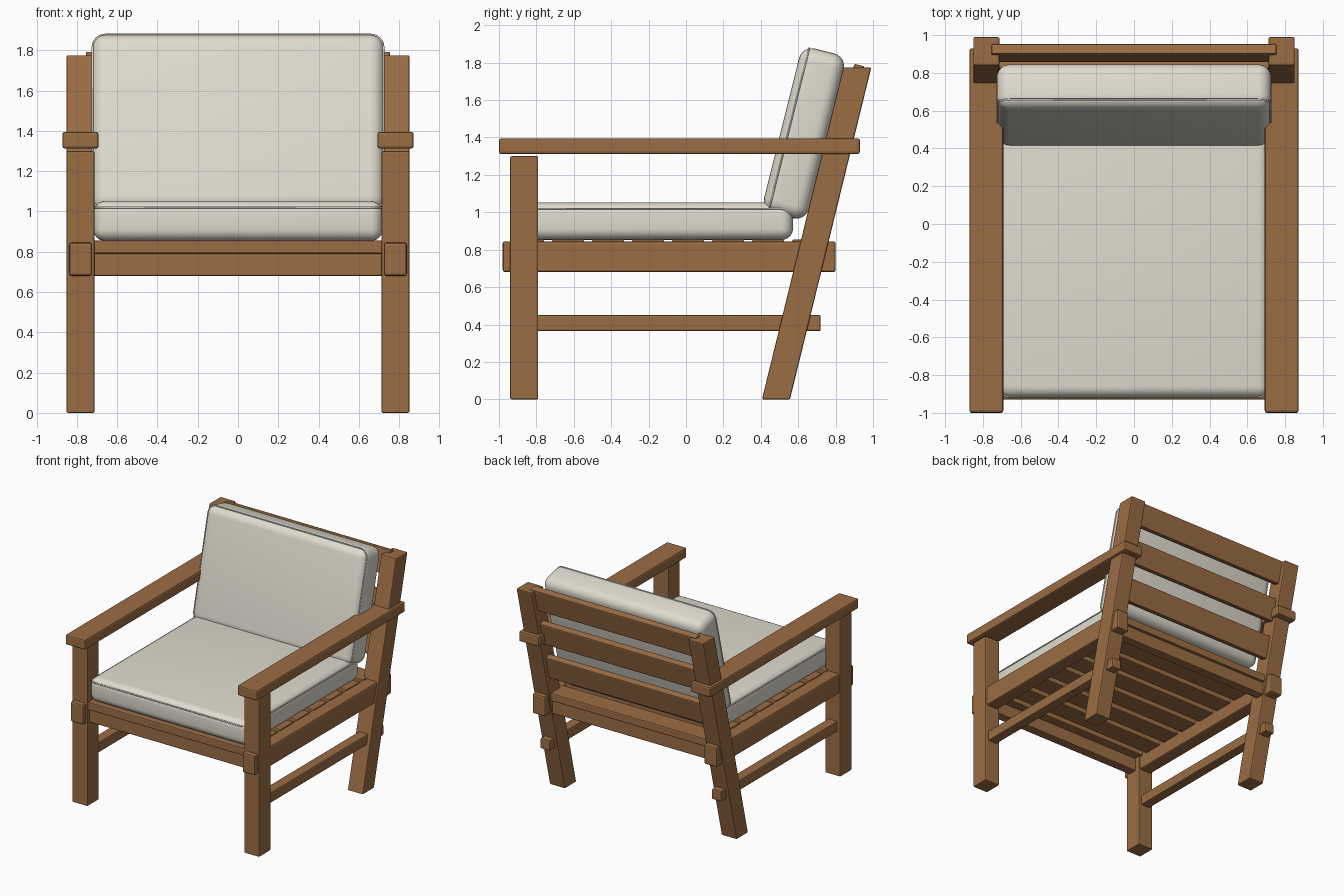
import bpy, bmesh, math
from mathutils import Matrix, Vector

if "Cube" in bpy.data.objects:
    bpy.data.objects.remove(bpy.data.objects["Cube"])

def material(name, rgb):
    m = bpy.data.materials.new(name)
    m.diffuse_color = (*rgb, 1)
    m.use_nodes = True
    m.node_tree.nodes["Principled BSDF"].inputs["Base Color"].default_value = m.diffuse_color
    return m

WOOD = material("warm wood", (0.33, 0.155, 0.058))
FABRIC = material("cream fabric", (0.74, 0.71, 0.62))
TILT = math.radians(13.8)
SLOPE = 0.245

def box(name, lo, hi, mat=WOOD, bevel=0.008, segments=2, shear=0.0, matrix=None):
    """Bevelled box between two corners; shear leans it back with height."""
    bm = bmesh.new()
    bmesh.ops.create_cube(bm, size=1)
    for v in bm.verts:
        for i in range(3):
            v.co[i] = lo[i] + (v.co[i] + 0.5) * (hi[i] - lo[i])
        v.co.y += shear * v.co.z
    bmesh.ops.bevel(bm, geom=bm.edges[:], offset=bevel, segments=segments,
                    profile=0.5, affect='EDGES', clamp_overlap=True)
    if matrix:
        bm.transform(matrix)
    bmesh.ops.recalc_face_normals(bm, faces=bm.faces[:])
    me = bpy.data.meshes.new(name)
    bm.to_mesh(me)
    bm.free()
    me.materials.append(mat)
    ob = bpy.data.objects.new(name, me)
    bpy.context.collection.objects.link(ob)
    if mat is FABRIC:
        bpy.context.view_layer.objects.active = ob
        ob.select_set(True)
        bpy.ops.object.shade_smooth_by_angle(angle=math.radians(35))
        ob.select_set(False)
    return ob

def pair(name, lo, hi, **kw):
    """The same part on the right and mirrored on the left."""
    box("right_" + name, lo, hi, **kw)
    box("left_" + name, (-hi[0], lo[1], lo[2]), (-lo[0], hi[1], hi[2]), **kw)

def piping(name, hx, y0, y1, z, r, matrix=Matrix()):
    """Thin seam cord round a cushion, following its rounded corners."""
    pts = []
    for cx, cy, a0 in ((hx - r, y1 - r, 0), (r - hx, y1 - r, 90),
                       (r - hx, y0 + r, 180), (hx - r, y0 + r, 270)):
        for k in range(7):
            a = math.radians(a0 + 15 * k)
            pts.append(matrix @ Vector((cx + r * math.cos(a), cy + r * math.sin(a), z)))
    cu = bpy.data.curves.new(name, 'CURVE')
    cu.dimensions = '3D'
    cu.bevel_depth = 0.005
    cu.bevel_resolution = 1
    sp = cu.splines.new('POLY')
    sp.points.add(len(pts) - 1)
    for p, q in zip(sp.points, pts):
        p.co = (*q, 1)
    sp.use_cyclic_u = True
    cu.materials.append(FABRIC)
    bpy.context.collection.objects.link(bpy.data.objects.new(name, cu))

# Side frames
pair("front_leg", (0.712, -0.94, 0), (0.851, -0.79, 1.30))
pair("back_leg", (0.712, 0.406, 0), (0.851, 0.556, 1.775), shear=SLOPE)
pair("armrest", (0.692, -1.0, 1.312), (0.872, 0.93, 1.395), bevel=0.012)
pair("side_rail", (0.724, -0.98, 0.68), (0.838, 0.80, 0.845), bevel=0.012)
pair("stretcher", (0.738, -0.85, 0.365), (0.822, 0.72, 0.45))

# Cross rails under the seat
box("front_rail", (-0.74, -0.91, 0.68), (0.74, -0.83, 0.79))
box("rear_rail", (-0.74, 0.64, 0.68), (0.74, 0.72, 0.79))

# Seat slats
for k in range(8):
    y = -0.845 + 0.214 * k
    box(f"seat_slat_{k + 1}", (-0.74, y - 0.085, 0.79), (0.74, y + 0.085, 0.855))

# Back slats, leaning with the back legs
for k, z in enumerate((1.695, 1.39, 1.085)):
    place = Matrix.Translation((0, 0.481 + SLOPE * z + 0.008, z)) @ Matrix.Rotation(-TILT, 4, 'X')
    box(f"back_slat_{k + 1}", (-0.755, -0.028, -0.095), (0.755, 0.028, 0.095), matrix=place)

# Seat cushion
box("seat_cushion", (-0.718, -0.92, 0.853), (0.718, 0.572, 1.052), FABRIC, 0.06, 6)
piping("seat_cushion_piping", 0.714, -0.916, 0.568, 1.02, 0.055)

# Back cushion, leaning on the slats
lean = Matrix.Rotation(-math.radians(14), 4, 'X')
box("back_cushion", (-0.727, 0.145, 1.078), (0.727, 0.391, 1.986), FABRIC, 0.07, 6, matrix=lean)
# Cord is drawn flat, then stood upright so its plane faces forward
upright = lean @ Matrix.Rotation(math.radians(90), 4, 'X')
piping("back_cushion_piping", 0.722, 1.083, 1.981, -0.185, 0.065, upright)
